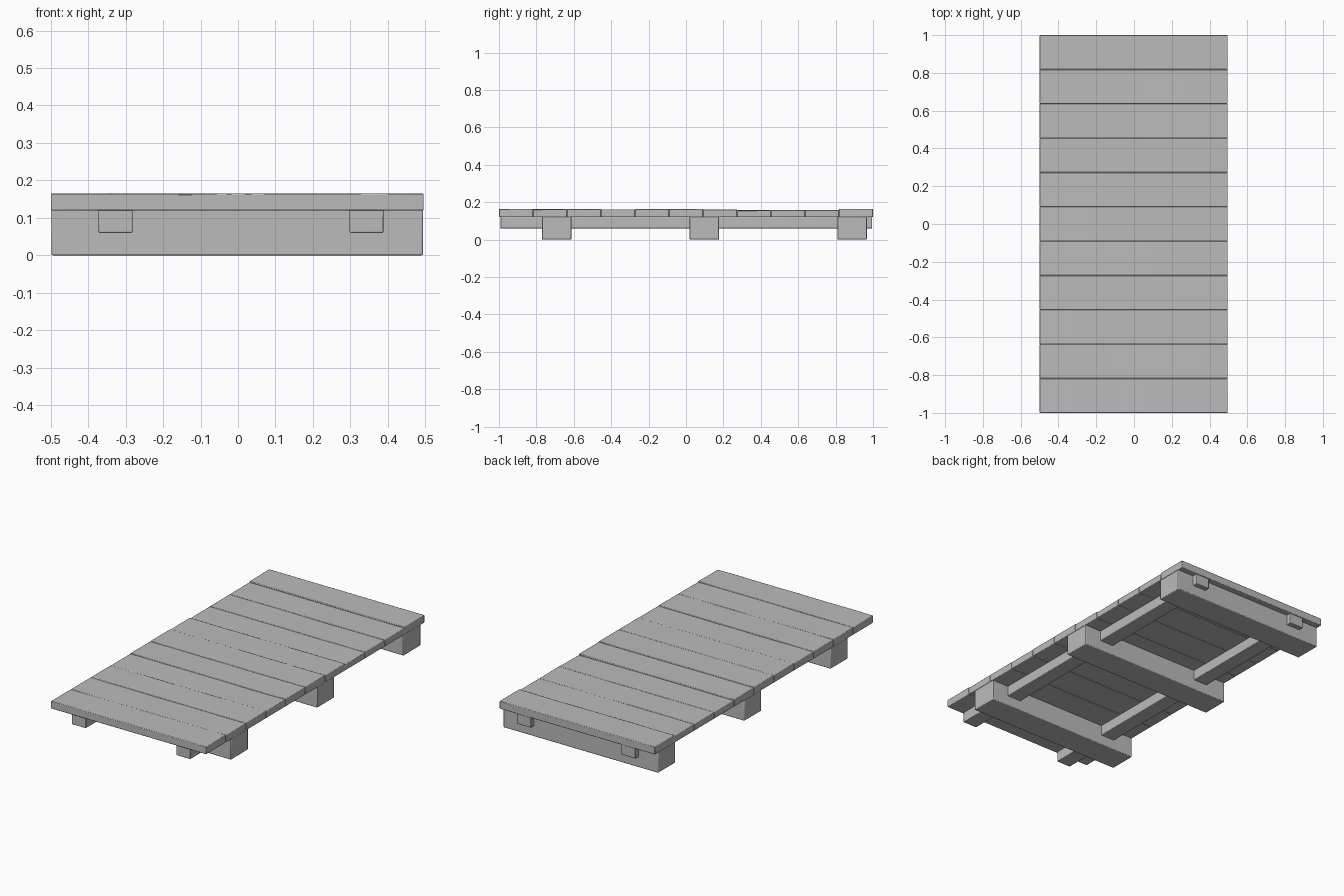
import bpy, bmesh, math, random
from mathutils import noise, Vector

random.seed(4)
cube = bpy.data.objects.get("Cube")
if cube:
    bpy.data.objects.remove(cube, do_unlink=True)

GREY = (0.5, 0.5, 0.5, 1)
wood = bpy.data.materials.new("weathered_grey")
wood.use_nodes = True
wood.diffuse_color = GREY
wood.node_tree.nodes["Principled BSDF"].inputs["Base Color"].default_value = GREY


def timber(name, low, high, cuts, bevel, warp=None):
    """Box between two corners, cut along its length and gently warped."""
    bm = bmesh.new()
    bmesh.ops.create_cube(bm, size=1)
    for v in bm.verts:
        v.co = Vector([low[i] + (v.co[i] + 0.5) * (high[i] - low[i]) for i in range(3)])
    axis = max(range(3), key=lambda i: high[i] - low[i])
    for k in range(1, cuts):
        point, normal = Vector(low), Vector((0, 0, 0))
        point[axis] += (high[axis] - low[axis]) * k / cuts
        normal[axis] = 1
        bmesh.ops.bisect_plane(bm, geom=bm.verts[:] + bm.edges[:] + bm.faces[:],
                               plane_co=point, plane_no=normal)
    if warp:
        for v in bm.verts:
            warp(v)
    mesh = bpy.data.meshes.new(name)
    bm.to_mesh(mesh)
    bm.free()
    mesh.materials.append(wood)
    obj = bpy.data.objects.new(name, mesh)
    bpy.context.collection.objects.link(obj)
    mod = obj.modifiers.new("worn_edges", "BEVEL")
    mod.width, mod.segments = bevel, 2
    bpy.ops.object.select_all(action="DESELECT")
    obj.select_set(True)
    bpy.context.view_layer.objects.active = obj
    bpy.ops.object.shade_smooth_by_angle(angle=math.radians(40))
    return obj


# Deck boards, side by side with slightly uneven tops
COUNT = 11
pitch = 2 / COUNT
for n in range(COUNT):
    y0 = -1 + n * pitch
    drop = 0 if n in (0, COUNT - 1) else random.uniform(0, 0.008)

    def wear(v, n=n, drop=drop):
        if v.co.z > 0.14:
            v.co.z -= drop + 0.004 * abs(noise.noise(Vector((v.co.x * 3, v.co.y * 9, n))))

    timber(f"deck_board_{n + 1}", (-0.5, y0, 0.12), (0.496, y0 + pitch, 0.165), 8, 0.003, wear)

# Long rails under the deck
for side, x in (("right", -0.372), ("left", 0.298)):
    timber(f"{side}_rail", (x, -0.992, 0.06), (x + 0.09, 0.995, 0.122), 6, 0.003)

# Cross beams that carry the rails
for place, y in (("front", -0.77), ("middle", 0.02), ("rear", 0.81)):
    timber(f"{place}_beam", (-0.498, y, 0), (0.494, y + 0.157, 0.122), 6, 0.004)
